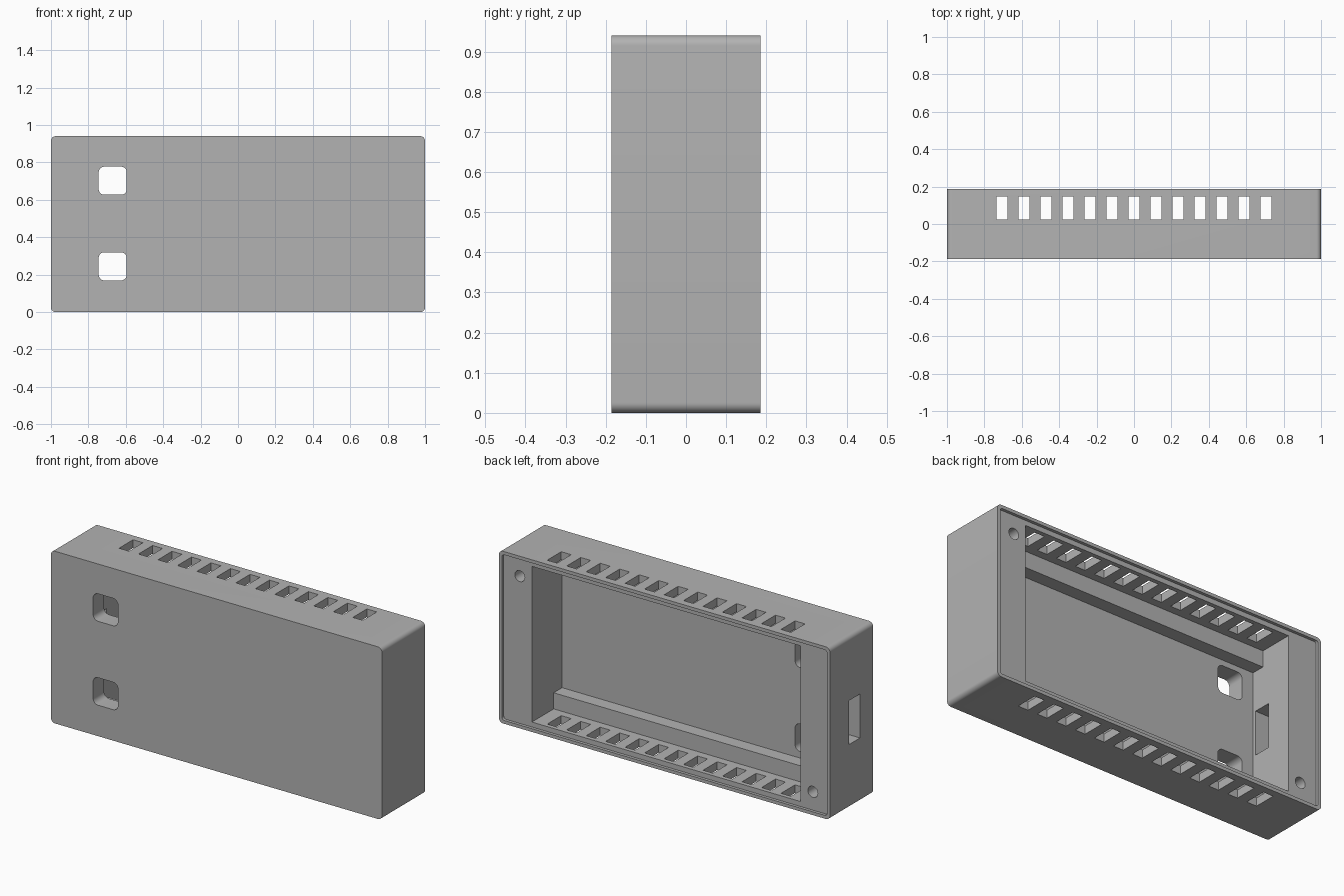
import bpy, bmesh
from math import sin, cos, pi

cube = bpy.data.objects.get("Cube")
if cube:
    bpy.data.objects.remove(cube, do_unlink=True)

W, H, D = 1.0, 0.94, 0.186      # half width, height, half depth
MID = H / 2

grey = bpy.data.materials.new("plain grey")
grey.use_nodes = True
colour = (0.45, 0.45, 0.45, 1)
grey.diffuse_color = colour
grey.node_tree.nodes["Principled BSDF"].inputs["Base Color"].default_value = colour


def prism(bm, x0, x1, z0, z1, y0, y1, radius=0, steps=8):
    """Rectangle in x and z, optionally round-cornered, extruded along y."""
    pts = []
    corners = [(x1, z1, -1, -1), (x0, z1, 1, -1), (x0, z0, 1, 1), (x1, z0, -1, 1)]
    for i, (x, z, sx, sz) in enumerate(corners):
        if radius == 0:
            pts.append((x, z))
            continue
        for k in range(steps + 1):
            a = (i + k / steps) * pi / 2
            pts.append((x + radius * (sx + cos(a)), z + radius * (sz + sin(a))))
    face = bm.faces.new([bm.verts.new((x, y0, z)) for x, z in pts])
    grown = bmesh.ops.extrude_face_region(bm, geom=[face])
    verts = [g for g in grown["geom"] if isinstance(g, bmesh.types.BMVert)]
    bmesh.ops.translate(bm, verts=verts, vec=(0, y1 - y0, 0))


def solid(name, boxes):
    bm = bmesh.new()
    for box in boxes:
        prism(bm, *box)
    bmesh.ops.recalc_face_normals(bm, faces=bm.faces[:])
    mesh = bpy.data.meshes.new(name)
    bm.to_mesh(mesh)
    bm.free()
    mesh.materials.append(grey)
    obj = bpy.data.objects.new(name, mesh)
    bpy.context.collection.objects.link(obj)
    return obj


# Outer case with rounded long edges
case = solid("enclosure_case", [(-W, W, 0, H, -D, D, 0.025)])

BACK = D + 0.1
cutters = {
    # Shallow seat for the back lid
    "lid_seat": [(-W + 0.018, W - 0.018, 0.018, H - 0.018, D - 0.016, BACK, 0.015)],
    # Main cavity, then the narrower pocket that leaves a ledge above and below
    "cavity": [(-0.812, 0.812, 0.045, H - 0.045, -0.018, BACK)],
    "front_pocket": [(-0.812, 0.812, 0.133, H - 0.133, -0.091, 0.05)],
    # Row of vents through top and bottom walls
    "vents": [(i * 0.1177 - 0.03, i * 0.1177 + 0.03, -0.1, H + 0.1, 0.025, 0.146)
              for i in range(-6, 7)],
    # Two rounded windows in the front
    "front_windows": [(-0.745, -0.595, z - 0.075, z + 0.075, -D - 0.1, 0, 0.03)
                      for z in (MID - 0.226, MID + 0.232)],
    # Connector slot in one end wall
    "side_slot": [(-W - 0.1, -0.75, MID - 0.12, MID + 0.12, -0.073, 0.023)],
    # Screw holes in opposite corners
    "screw_holes": [(x - 0.03, x + 0.03, z - 0.03, z + 0.03, 0, BACK, 0.03)
                    for x, z in ((0.885, MID + 0.352), (-0.885, MID - 0.352))],
}

helpers = []
for name, boxes in cutters.items():
    cutter = solid(name + "_cutter", boxes)
    cutter.hide_render = True
    helpers.append(cutter)
    mod = case.modifiers.new(name, "BOOLEAN")
    mod.operation = "DIFFERENCE"
    mod.solver = "EXACT"
    mod.object = cutter

# Bake the cuts and drop the helpers
bpy.context.view_layer.update()
graph = bpy.context.evaluated_depsgraph_get()
baked = bpy.data.meshes.new_from_object(case.evaluated_get(graph))
case.modifiers.clear()
case.data = baked
for cutter in helpers:
    bpy.data.objects.remove(cutter, do_unlink=True)

bpy.ops.object.select_all(action="DESELECT")
case.select_set(True)
bpy.context.view_layer.objects.active = case
bpy.ops.object.shade_smooth_by_angle(angle=pi / 6)
